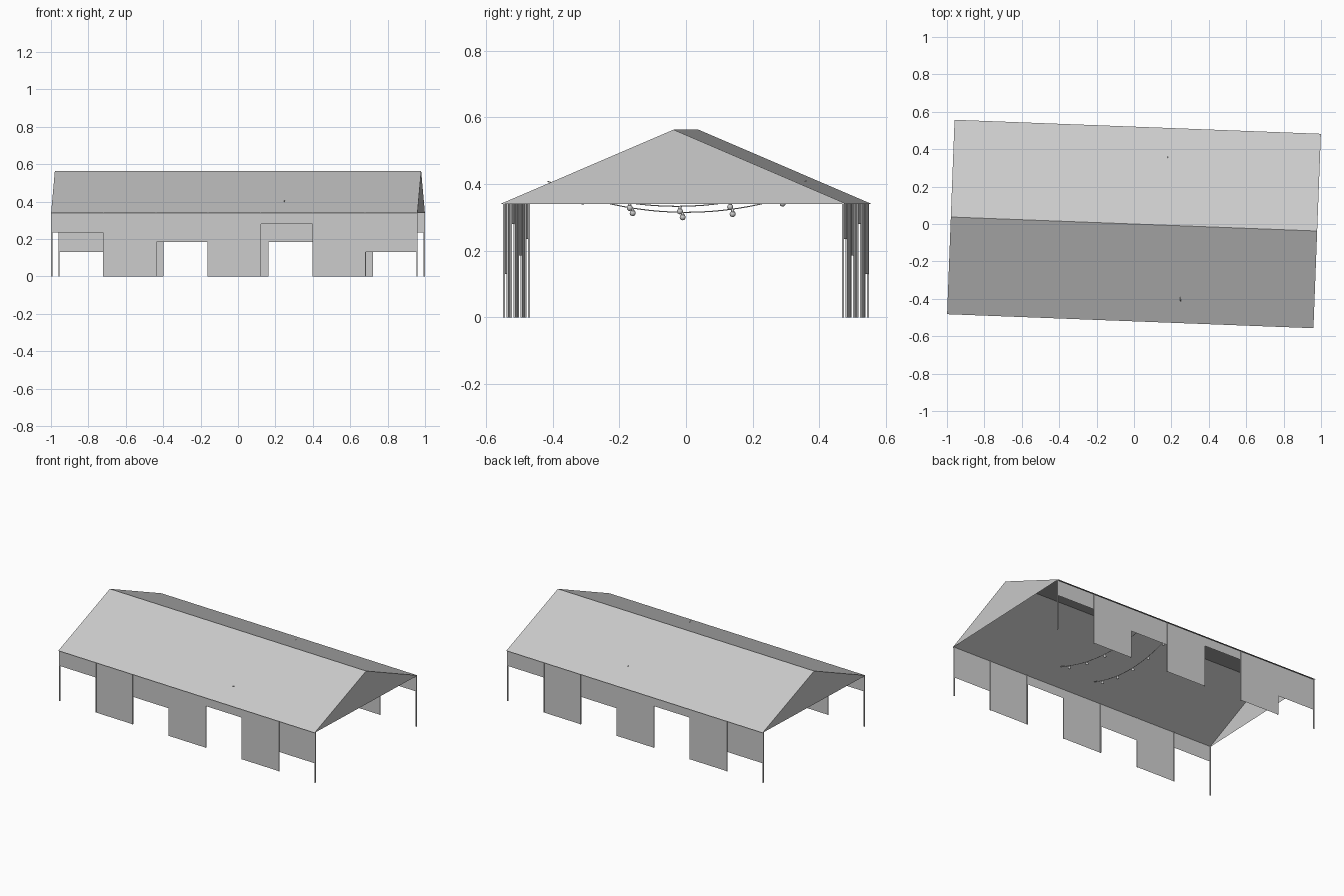
import bpy, bmesh
from math import radians
from mathutils import Matrix, Vector

if "Cube" in bpy.data.objects:
    bpy.data.objects.remove(bpy.data.objects["Cube"])

HL, HW, WALL_Y = 0.98, 0.52, 0.51      # half length, half width, wall offset
EAVE, RIDGE = 0.34, 0.563
TURN = Matrix.Rotation(radians(-2.19), 4, 'Z')   # whole tent is slightly turned


def finish(name, bm, smooth=False):
    me = bpy.data.meshes.new(name)
    bm.to_mesh(me)
    bm.free()
    ob = bpy.data.objects.new(name, me)
    bpy.context.collection.objects.link(ob)
    ob.matrix_world = TURN
    for p in me.polygons:
        p.use_smooth = smooth
    return ob


def face(bm, *pts):
    bm.faces.new([bm.verts.new(p) for p in pts])


def box(bm, size, centre):
    bmesh.ops.create_cube(bm, size=1, matrix=Matrix.Translation(centre) @ Matrix.Diagonal((*size, 1)))


# roof canopy: two sloping sheets
bm = bmesh.new()
for s in (-1, 1):
    face(bm, (-s * -HL, s * HW, EAVE), (-s * HL, s * HW, EAVE), (-s * HL, 0, RIDGE), (s * HL, 0, RIDGE))
bmesh.ops.remove_doubles(bm, verts=bm.verts, dist=1e-5)
bmesh.ops.recalc_face_normals(bm, faces=bm.faces)
finish("roof_canopy", bm)

# gable ends: each a triangle split at a centre seam
bm = bmesh.new()
for s in (-1, 1):
    face(bm, (s * HL, -s * HW, EAVE), (s * HL, 0, EAVE), (s * HL, 0, RIDGE))
    face(bm, (s * HL, 0, EAVE), (s * HL, s * HW, EAVE), (s * HL, 0, RIDGE))
finish("gable_ends", bm)

# side curtains: seven bays rolled up to different heights, opposite side turned by 180 degrees
drops = [0.235, 0, 0.185, 0, 0.28, 0, 0.13]
bay = 2 * HL / 7
for side, name in ((1, "front"), (-1, "back")):
    bm = bmesh.new()
    for i, low in enumerate(drops):
        a, b, y = side * (-HL + i * bay), side * (-HL + (i + 1) * bay), -side * WALL_Y
        face(bm, (a, y, low), (b, y, low), (b, y, EAVE), (a, y, EAVE))
    finish(name + "_curtains", bm)

    # slim poles between the bays
    bm = bmesh.new()
    for i in range(8):
        x = max(-HL + 0.003, min(HL - 0.003, -HL + i * bay))
        box(bm, (0.006, 0.006, EAVE), (x, -side * (WALL_Y - 0.001), EAVE / 2))
    finish(name + "_poles", bm)


# light strings: sagging cable with hanging bulbs
def light_string(name, start, end, low):
    def point(t):
        p = Vector(start).lerp(Vector(end), t)
        p.z -= (p.z - low) * (1 - (2 * t - 1) ** 2)
        return p
    cu = bpy.data.curves.new(name + "_cable", 'CURVE')
    cu.dimensions = '3D'
    cu.bevel_depth = 0.0018
    cu.bevel_resolution = 1
    cu.use_fill_caps = True
    sp = cu.splines.new('POLY')
    sp.points.add(20)
    for i, q in enumerate(sp.points):
        q.co = (*point(i / 20), 1)
    ob = bpy.data.objects.new(name + "_cable", cu)
    bpy.context.collection.objects.link(ob)
    ob.matrix_world = TURN

    bm = bmesh.new()
    for i in range(5):
        t = (-0.31 + 0.15 * i - start[1]) / (end[1] - start[1])
        p = point(t)
        bmesh.ops.create_uvsphere(bm, u_segments=12, v_segments=8, radius=0.009,
                                  matrix=Matrix.Translation(p - Vector((0, 0, 0.015))))
        bmesh.ops.create_cone(bm, cap_ends=True, segments=10, radius1=0.006, radius2=0.003, depth=0.011,
                              matrix=Matrix.Translation(p - Vector((0, 0, 0.0045))))
    finish(name + "_bulbs", bm, True)


light_string("middle_lights", (0.0, -0.39, 0.39), (0.0, 0.39, 0.39), 0.315)
light_string("right_lights", (0.265, -0.405, 0.408), (0.166, 0.368, 0.41), 0.333)
